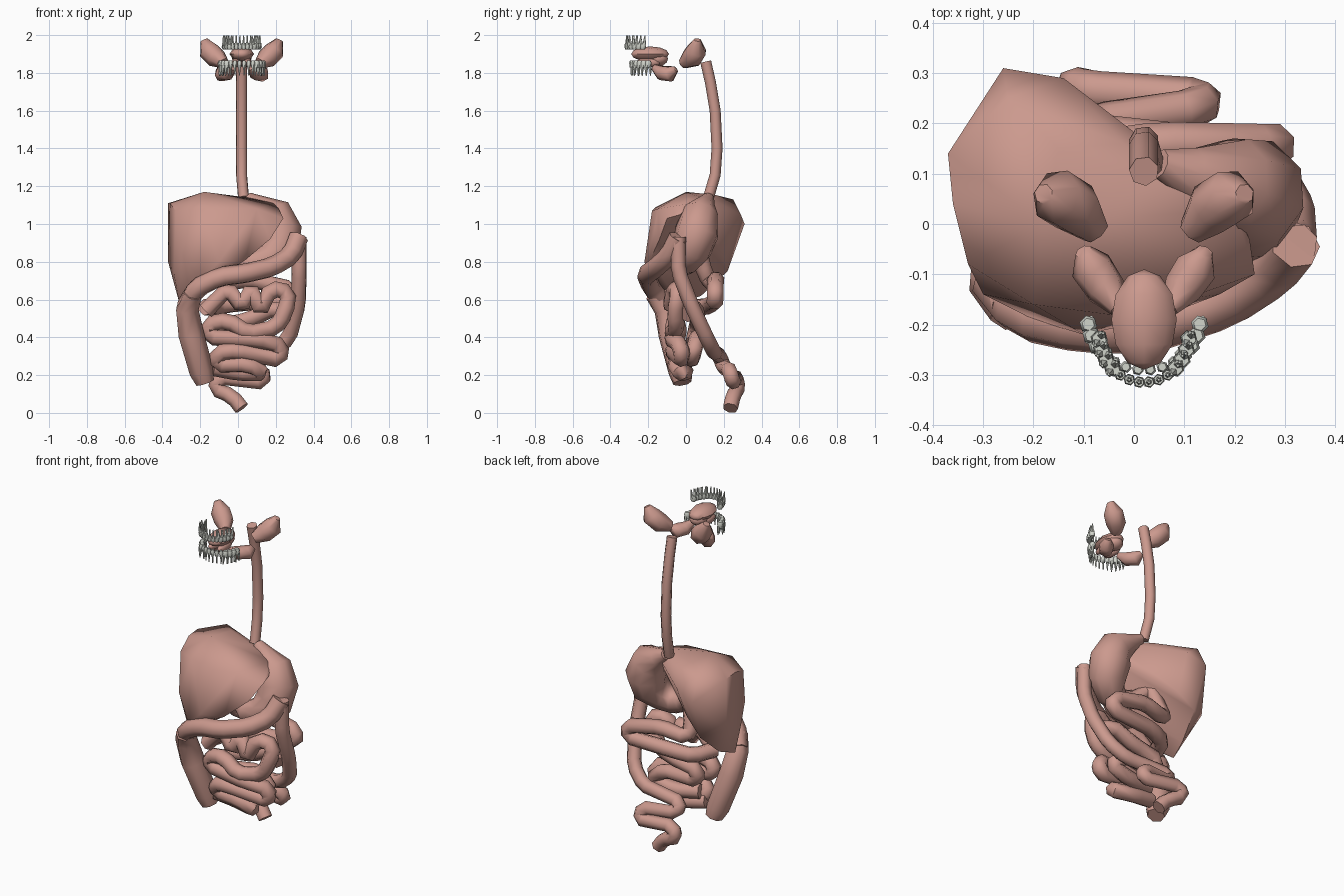
import bpy, bmesh
from math import sin, cos, pi, radians
from mathutils import Vector, Matrix

if "Cube" in bpy.data.objects:
    bpy.data.objects.remove(bpy.data.objects["Cube"])


def material(name, rgb):
    m = bpy.data.materials.new(name)
    m.diffuse_color = (*rgb, 1)
    m.use_nodes = True
    m.node_tree.nodes["Principled BSDF"].inputs["Base Color"].default_value = m.diffuse_color
    return m


FLESH = material("flesh", (0.60, 0.32, 0.27))
ENAMEL = material("enamel", (0.64, 0.66, 0.60))
MID = 0.02  # symmetry line of the head


def finish(name, bm, mat=FLESH):
    bmesh.ops.recalc_face_normals(bm, faces=bm.faces)
    me = bpy.data.meshes.new(name)
    bm.to_mesh(me)
    bm.free()
    me.materials.append(mat)
    ob = bpy.data.objects.new(name, me)
    bpy.context.collection.objects.link(ob)
    return ob


def chamfer(path):
    """Split every inner corner in two so sharp bends keep their thickness."""
    out = [path[0]]
    for a, b, c in zip(path, path[1:], path[2:]):
        for n in (a, c):
            length = (n[0] - b[0]).length
            f = min(0.03, 0.35 * length) / length
            out.append((b[0].lerp(n[0], f), b[1] + (n[1] - b[1]) * f))
    return out + [path[-1]]


def add_tube(bm, points, radius=None, sides=7, bend=True):
    """Sweep a polygon along points given as (x, y, z) or (x, y, z, radius)."""
    path = [(Vector(p[:3]), p[3] if len(p) > 3 else radius) for p in points]
    if bend:
        path = chamfer(path)
    pos = [p for p, _ in path]
    normal, old, rings = None, None, []
    for i, (p, r) in enumerate(path):
        d1 = (p - pos[i - 1]).normalized() if i else Vector()
        d2 = (pos[i + 1] - p).normalized() if i < len(pos) - 1 else Vector()
        t = (d1 + d2).normalized()
        if normal is None:
            normal = t.orthogonal().normalized()
        else:
            normal = old.rotation_difference(t) @ normal
        old = t
        side = t.cross(normal)
        rings.append([bm.verts.new(p + r * (cos(2 * pi * k / sides) * normal
                                            + sin(2 * pi * k / sides) * side))
                      for k in range(sides)])
    for a, b in zip(rings, rings[1:]):
        for k in range(sides):
            j = (k + 1) % sides
            bm.faces.new((a[k], a[j], b[j], b[k]))
    bm.faces.new(rings[0][::-1])
    bm.faces.new(rings[-1])


def tube(name, points, radius=None, sides=7, bend=True):
    bm = bmesh.new()
    add_tube(bm, points, radius, sides, bend)
    return finish(name, bm)


def blob(name, centre, size):
    bm = bmesh.new()
    bmesh.ops.create_uvsphere(bm, u_segments=8, v_segments=6, radius=1,
                              matrix=Matrix.LocRotScale(Vector(centre), None, Vector(size))
                              @ Matrix.Rotation(pi / 2, 4, 'X'))
    return finish(name, bm)


def mirrored(name, points):
    tube("left_" + name, points, bend=False)
    tube("right_" + name, [(2 * MID - p[0], *p[1:]) for p in points], bend=False)


# Liver: faceted wedge
bm = bmesh.new()
for p in [(-.18, 0, 1.17), (-.15, .15, 1.155), (-.37, .14, 1.11), (-.36, .04, 1.11),
          (-.26, .31, 1.0), (-.25, .25, 1.13), (-.14, .29, 1.05), (-.02, .16, 1.12),
          (.2, .03, 1.11), (.05, .08, 1.14), (.23, -.03, 1.05), (.24, -.1, 1.03),
          (.17, -.14, .92), (.1, -.15, 1.08), (.04, -.19, .81), (-.1, -.22, .8),
          (-.2, -.19, .7), (-.2, -.16, 1.09), (-.05, -.18, 1.07), (-.37, .14, .8),
          (-.34, -.04, .74), (-.31, -.03, .58), (-.28, .08, .62), (-.33, -.08, 1.07),
          (-.25, .22, .75), (-.15, .2, .84), (0, .05, .9), (-.3, -.14, .85)]:
    bm.verts.new(p)
hull = bmesh.ops.convex_hull(bm, input=bm.verts)
bmesh.ops.delete(bm, geom=list({v for v in hull["geom_interior"] + hull["geom_unused"]
                                if isinstance(v, bmesh.types.BMVert)}), context='VERTS')
finish("liver", bm)

# Gullet and stomach
tube("esophagus", [(.02, .105, 1.86), (.02, .13, 1.75), (.02, .155, 1.6), (.02, .165, 1.4),
                   (.02, .155, 1.26), (.03, .12, 1.14)], .03, bend=False)
tube("stomach", [(.05, .12, 1.14, .03), (.11, .1, 1.1, .055), (.19, .075, 1.05, .1),
                 (.225, .06, .96, .118), (.22, .03, .87, .11), (.16, -.01, .81, .085),
                 (.08, -.02, .79, .07), (0, .02, .82, .05), (-.06, .06, .88, .035)],
     sides=9, bend=False)

# Small intestine: duodenum, then front and back coils
tube("duodenum", [(-.06, .06, .9), (-.11, .1, .74), (-.1, .14, .68), (.05, .16, .71),
                  (.28, .155, .66), (.28, .155, .59), (0, .14, .58), (-.12, .1, .56),
                  (-.17, -.03, .56)], .045)
tube("front_coils", [(-.17, -.05, .54), (-.05, -.06, .66), (.02, -.075, .56), (.07, -.07, .66),
                     (.12, -.08, .54), (.17, -.06, .66), (.27, -.04, .64), (.25, -.06, .53),
                     (.2, -.05, .45), (.05, -.075, .42), (-.05, -.06, .49), (-.16, -.04, .47),
                     (-.15, -.04, .4), (.1, -.075, .39), (.23, -.03, .36), (.22, -.02, .28),
                     (0, -.07, .33), (-.11, -.06, .32), (-.11, -.03, .25), (.05, -.06, .26),
                     (.14, -.03, .21), (0, 0, .215), (-.13, -.02, .24)], .045)
tube("back_coils", [(.27, 0, .52), (.2, .05, .56), (.05, .06, .49), (-.12, .06, .46),
                    (-.1, .04, .38), (.1, .06, .4), (.2, .04, .32), (.05, .03, .28),
                    (-.1, 0, .3)], .044)

# Large intestine: ascending, transverse, descending, sigmoid
tube("ascending_colon", [(-.175, -.02, .16, .05), (-.195, -.03, .22, .066),
                         (-.25, -.08, .42, .07), (-.27, -.11, .55, .062),
                         (-.24, -.17, .63, .05)], bend=False)
tube("transverse_colon", [(-.275, -.11, .57), (-.22, -.18, .66), (-.1, -.205, .72),
                          (.03, -.205, .735), (.18, -.155, .77), (.28, -.09, .83),
                          (.32, -.04, .93)], .053)
tube("descending_colon", [(.325, -.04, .93), (.325, -.04, .75), (.32, .03, .57),
                          (.275, .11, .4), (.18, .15, .32), (-.09, .18, .3),
                          (-.08, .2, .24), (.13, .23, .23), (.14, .25, .16),
                          (-.1, .265, .19), (-.125, .275, .125), (-.03, .25, .09),
                          (.02, .235, .025)], .041)

# Salivary glands and tongue
mirrored("parotid_gland", [(-.18, .06, 1.975, .02), (-.155, .055, 1.92, .056),
                           (-.115, .03, 1.88, .056), (-.075, -.015, 1.85, .03)])
mirrored("submandibular_gland", [(-.1, -.055, 1.82, .018), (-.085, -.085, 1.795, .043),
                                 (-.055, -.13, 1.8, .04), (-.03, -.17, 1.83, .018)])
for side in (-1, 1):
    blob("sublingual_gland", (MID + side * .03, -.2, 1.855), (.024, .065, .026))
blob("tongue", (MID, -.19, 1.9), (.065, .1, .04))
blob("tongue_root", (MID, -.15, 1.875), (.052, .055, .04))


# Teeth: tapered crowns with one or two roots, set round an arch
def teeth(name, count, a, b, y0, crown, tip):
    bm = bmesh.new()
    for i in range(count):
        ang = radians(-82 + 164 * i / (count - 1))
        x, y = MID + a * sin(ang), y0 - b * cos(ang)
        molar = abs(ang) > radians(42)
        r = .018 if molar else .012
        z = lambda f: crown + (tip - crown) * f
        add_tube(bm, [(x, y, z(0), r * .7), (x, y, z(.15), r), (x, y, z(.45), r * .8)],
                 sides=6, bend=False)
        for s in ((-.008, .008) if molar else (0,)):
            add_tube(bm, [(x + s * .6, y + s, z(.35), r * .55), (x + s, y + s * 1.5, z(1), .003)],
                     sides=5, bend=False)
    finish(name, bm, ENAMEL)


teeth("upper_teeth", 14, .09, .1, -.215, 1.925, 1.997)
teeth("lower_teeth", 14, .112, .105, -.185, 1.865, 1.785)

# Soft shading with crisp edges
for ob in bpy.context.collection.objects:
    ob.select_set(True)
    bpy.context.view_layer.objects.active = ob
bpy.ops.object.shade_smooth_by_angle(angle=radians(58))
